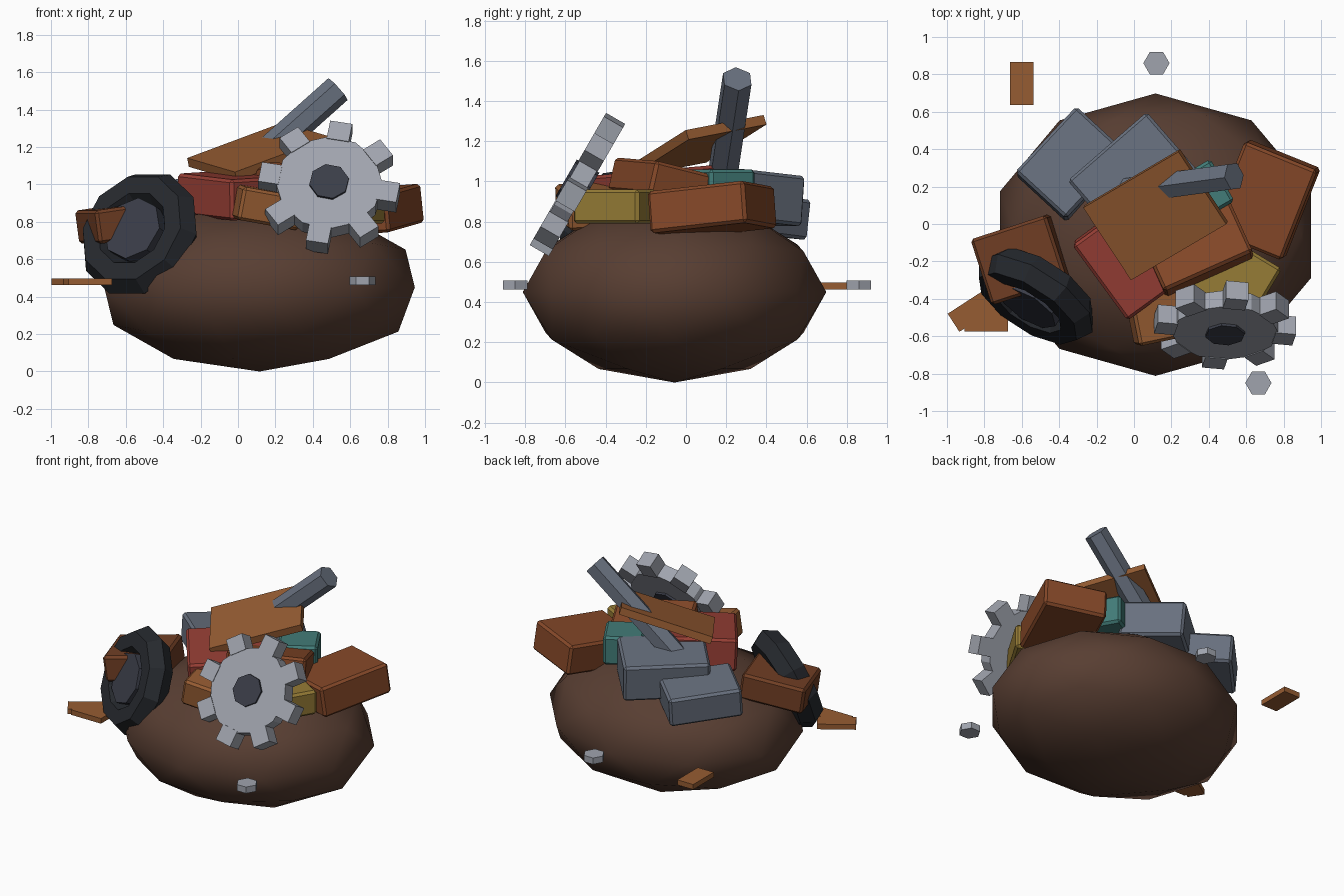
import bpy, bmesh, math
from mathutils import Vector, Matrix, Euler

if "Cube" in bpy.data.objects:
    bpy.data.objects.remove(bpy.data.objects["Cube"])

def mat(name, rgb):
    m = bpy.data.materials.new(name)
    lin = [(c / 255 / 12.92) if c < 10 else ((c / 255 + 0.055) / 1.055) ** 2.4 for c in rgb]
    m.diffuse_color = (*lin, 1)
    m.use_nodes = True
    m.node_tree.nodes["Principled BSDF"].inputs["Base Color"].default_value = m.diffuse_color
    return m

DIRT = mat("dirt", (88, 62, 50))
RUST = mat("rust", (133, 72, 40))
DARK_RUST = mat("dark_rust", (112, 62, 36))
RED = mat("faded_red", (150, 62, 52))
SLATE = mat("slate", (104, 112, 126))
STEEL = mat("steel", (160, 164, 174))
RUBBER = mat("rubber", (38, 41, 46))
HUB = mat("hub_metal", (58, 61, 72))
WOOD = mat("wood", (150, 92, 50))
YELLOW = mat("mustard", (150, 124, 54))
TEAL = mat("teal", (66, 124, 120))

def finish(name, bm, m, loc=(0, 0, 0), rot=None):
    me = bpy.data.meshes.new(name)
    bm.to_mesh(me)
    bm.free()
    me.materials.append(m)
    ob = bpy.data.objects.new(name, me)
    bpy.context.collection.objects.link(ob)
    r = rot.to_matrix().to_4x4() if rot is not None else Matrix()
    ob.matrix_world = Matrix.Translation(loc) @ r
    return ob

def euler(rx=0, ry=0, rz=0):
    return Euler([math.radians(a) for a in (rx, ry, rz)])

def box(name, m, loc, size, rot, bevel=0.016):
    bm = bmesh.new()
    bmesh.ops.create_cube(bm, size=1, matrix=Matrix.Diagonal((*size, 1)))
    ob = finish(name, bm, m, loc, rot)
    if bevel:
        mod = ob.modifiers.new("bevel", 'BEVEL')
        mod.width, mod.segments = bevel, 1
    return ob

def prism(name, m, loc, r, depth, sides, rot, spin=0):
    bm = bmesh.new()
    bmesh.ops.create_cone(bm, cap_ends=True, segments=sides, radius1=r, radius2=r,
                          depth=depth, matrix=Matrix.Rotation(math.radians(spin), 4, 'Z'))
    return finish(name, bm, m, loc, rot)

# Dirt mound
bm = bmesh.new()
bmesh.ops.create_icosphere(bm, subdivisions=2, radius=1,
                           matrix=Matrix.Diagonal((0.873, 0.755, 0.45, 1)))
for f in bm.faces:
    f.smooth = True
finish("dirt_mound", bm, DIRT, (0.115, -0.057, 0.45))

# Scrap blocks
for name, m, loc, size, rot in [
    ("right_crate", RUST, (0.70, 0.13, 0.86), (0.42, 0.52, 0.21), (6, -4, -22)),
    ("left_crate", DARK_RUST, (-0.605, -0.19, 0.80), (0.43, 0.37, 0.18), (0, -8, 18)),
    ("red_block", RED, (0.02, -0.16, 0.945), (0.50, 0.50, 0.22), (4, -3, 36)),
    ("rust_slab", RUST, (0.33, -0.11, 0.99), (0.52, 0.36, 0.17), (-13, 2, 24)),
    ("front_block", WOOD, (0.15, -0.47, 0.88), (0.34, 0.30, 0.18), (4, 10, 12)),
    ("yellow_block", YELLOW, (0.53, -0.305, 0.875), (0.38, 0.38, 0.17), (0, 0, -31)),
    ("teal_block", TEAL, (0.36, 0.17, 0.96), (0.26, 0.26, 0.20), (0, 0, 30)),
    ("high_slate_block", SLATE, (0.0, 0.25, 0.92), (0.56, 0.42, 0.25), (-5, 0, 41)),
    ("low_slate_block", SLATE, (-0.335, 0.32, 0.84), (0.48, 0.37, 0.20), (-5, 4, 47)),
]:
    box(name, m, loc, size, euler(*rot))

# Tilted sheet
u = Vector((0.51, 0.30, 0.19)).normalized()
v = Vector((-0.27, 0.38, 0.07))
v = (v - u * v.dot(u)).normalized()
sheet_rot = Matrix((u, v, u.cross(v))).transposed().to_quaternion()
box("tilted_sheet", WOOD, (0.115, 0.05, 1.175), (0.62, 0.47, 0.05), sheet_rot, 0)

# Hexagonal beam
d = Vector((0.74, 0.10, 0.66)).normalized()
prism("beam", SLATE, Vector((0.535, 0.255, 1.51)) - d * 0.42, 0.078, 0.84, 6,
      d.to_track_quat('Z', 'Y'))

# Tyre and hub
axis = Vector((-0.5, -0.78, 0.37)).normalized()
tq = axis.to_track_quat('Z', 'Y')
tyre_c = Vector((-0.525, -0.385, 0.735))
bm = bmesh.new()
N, M = 10, 6
ring = [[bm.verts.new(((0.26 + 0.1 * math.cos(b)) * math.cos(a),
                       (0.26 + 0.1 * math.cos(b)) * math.sin(a), 0.1 * math.sin(b)))
         for b in (math.tau * j / M for j in range(M))]
        for a in (math.tau * i / N for i in range(N))]
for i in range(N):
    for j in range(M):
        p, q = ring[i], ring[(i + 1) % N]
        k = (j + 1) % M
        bm.faces.new((p[j], q[j], q[k], p[k]))
finish("tyre", bm, RUBBER, tyre_c, tq)
prism("tyre_hub", HUB, tyre_c, 0.175, 0.17, 8, tq)

# Gear: disc, eight teeth, hub
gear_c, gear_rot = (0.487, -0.54, 0.985), euler(60)
bm = bmesh.new()
bmesh.ops.create_cone(bm, cap_ends=True, segments=12, radius1=0.285, radius2=0.285, depth=0.10)
for i in range(8):
    a = math.radians(80 + 45 * i)
    bmesh.ops.create_cube(bm, size=1, matrix=Matrix.Rotation(a, 4, 'Z')
                          @ Matrix.Translation((0.32, 0, 0))
                          @ Matrix.Diagonal((0.11, 0.12, 0.11, 1)))
finish("gear", bm, STEEL, gear_c, gear_rot)
prism("gear_hub", HUB, gear_c, 0.107, 0.13, 8, gear_rot, 10)

# Loose nuts and wood chips around the mound
for i, (x, y) in enumerate([(0.12, 0.86), (0.665, -0.85)]):
    prism(f"loose_nut_{i + 1}", STEEL, (x, y, 0.485), 0.07, 0.045, 6, euler(), 30)
for i, (x, y, sx, sy, rz) in enumerate([(-0.6, 0.75, 0.125, 0.23, 0),
                                        (-0.79, -0.515, 0.235, 0.12, 0),
                                        (-0.86, -0.46, 0.25, 0.115, 33)]):
    box(f"wood_chip_{i + 1}", WOOD, (x, y, 0.48), (sx, sy, 0.036), euler(0, 0, rz), 0)
